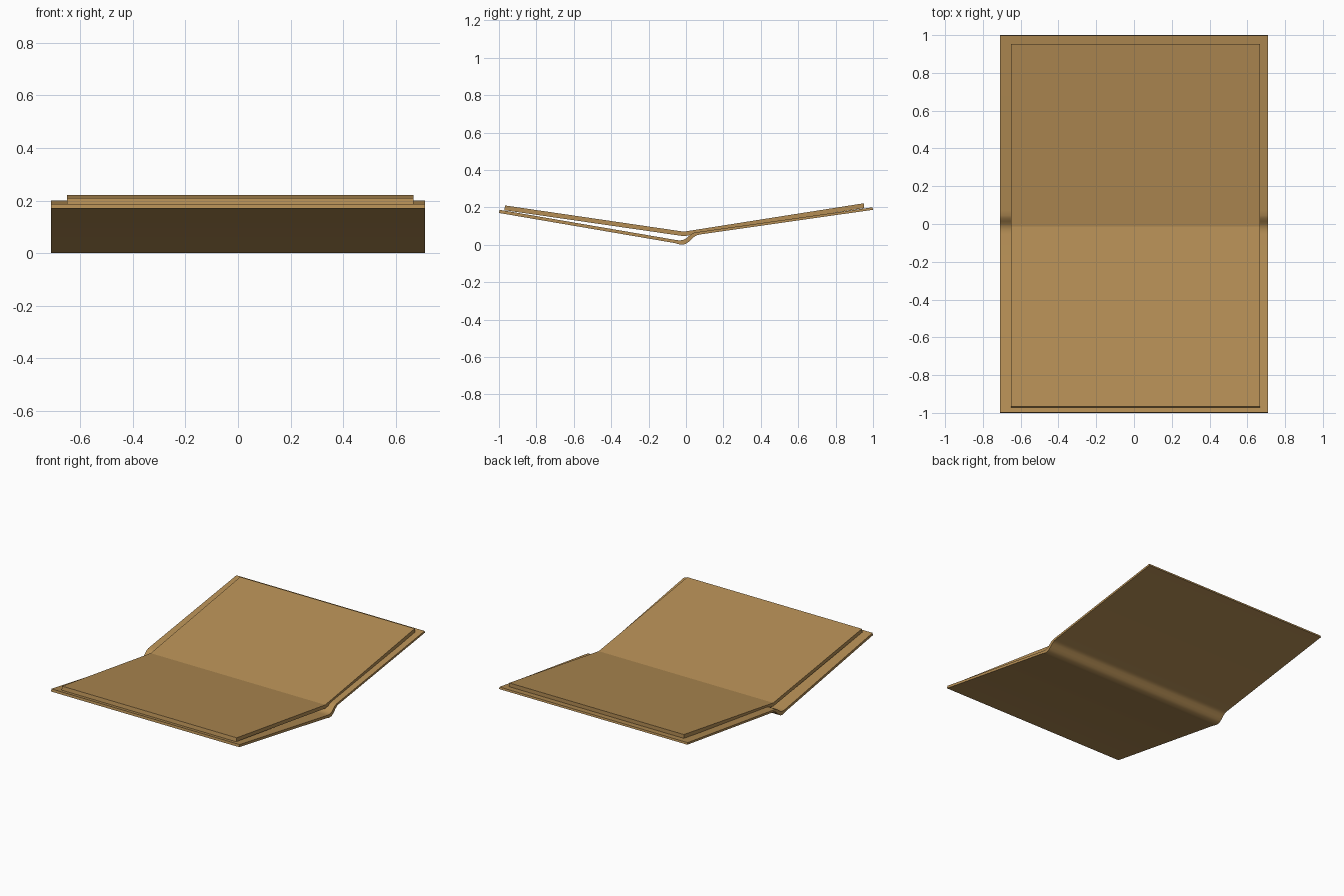
import bpy, bmesh, math

if "Cube" in bpy.data.objects:
    bpy.data.objects.remove(bpy.data.objects["Cube"])

tan = bpy.data.materials.new("tan paper")
tan.diffuse_color = (0.46, 0.27, 0.09, 1)
tan.use_nodes = True
tan.node_tree.nodes["Principled BSDF"].inputs["Base Color"].default_value = tan.diffuse_color


def extrude_band(name, top, bottom, x0, x1):
    """Solid band: matching top and bottom (y, z) profiles extruded along x."""
    bm = bmesh.new()
    rings = []
    for (ty, tz), (by, bz) in zip(top, bottom):
        rings.append([bm.verts.new(p) for p in
                      ((x0, ty, tz), (x1, ty, tz), (x1, by, bz), (x0, by, bz))])
    for a, b in zip(rings, rings[1:]):
        for i in range(4):
            j = (i + 1) % 4
            bm.faces.new((a[i], a[j], b[j], b[i]))
    bm.faces.new(rings[0])
    bm.faces.new(rings[-1][::-1])
    bmesh.ops.recalc_face_normals(bm, faces=bm.faces)
    mesh = bpy.data.meshes.new(name)
    bm.to_mesh(mesh)
    bm.free()
    obj = bpy.data.objects.new(name, mesh)
    bpy.context.collection.objects.link(obj)
    mesh.materials.append(tan)
    return obj


# Cover: two flat boards joined by a rounded, S-shaped spine
under = [(-1, 0.17), (-0.06, 0.009), (-0.045, 0.004), (-0.025, 0.0), (-0.005, 0.003),
         (0.01, 0.012), (0.025, 0.025), (0.04, 0.04), (0.055, 0.05), (0.075, 0.055),
         (1, 0.187)]
over = [(-0.997, 0.187), (-0.057, 0.026), (-0.042, 0.024), (-0.027, 0.024), (-0.012, 0.027),
        (0.0, 0.033), (0.015, 0.046), (0.03, 0.058), (0.045, 0.065), (0.07, 0.069),
        (0.997, 0.2)]
cover = extrude_band("cover", over, under, -0.71, 0.71)
cover.select_set(True)
bpy.context.view_layer.objects.active = cover
bpy.ops.object.shade_smooth_by_angle(angle=math.radians(35))

# Page block: a V-shaped slab lying open on the cover
extrude_band("pages",
             [(-0.967, 0.21), (-0.012, 0.07), (0.952, 0.222)],
             [(-0.972, 0.185), (-0.012, 0.046), (0.952, 0.196)],
             -0.65, 0.667)
